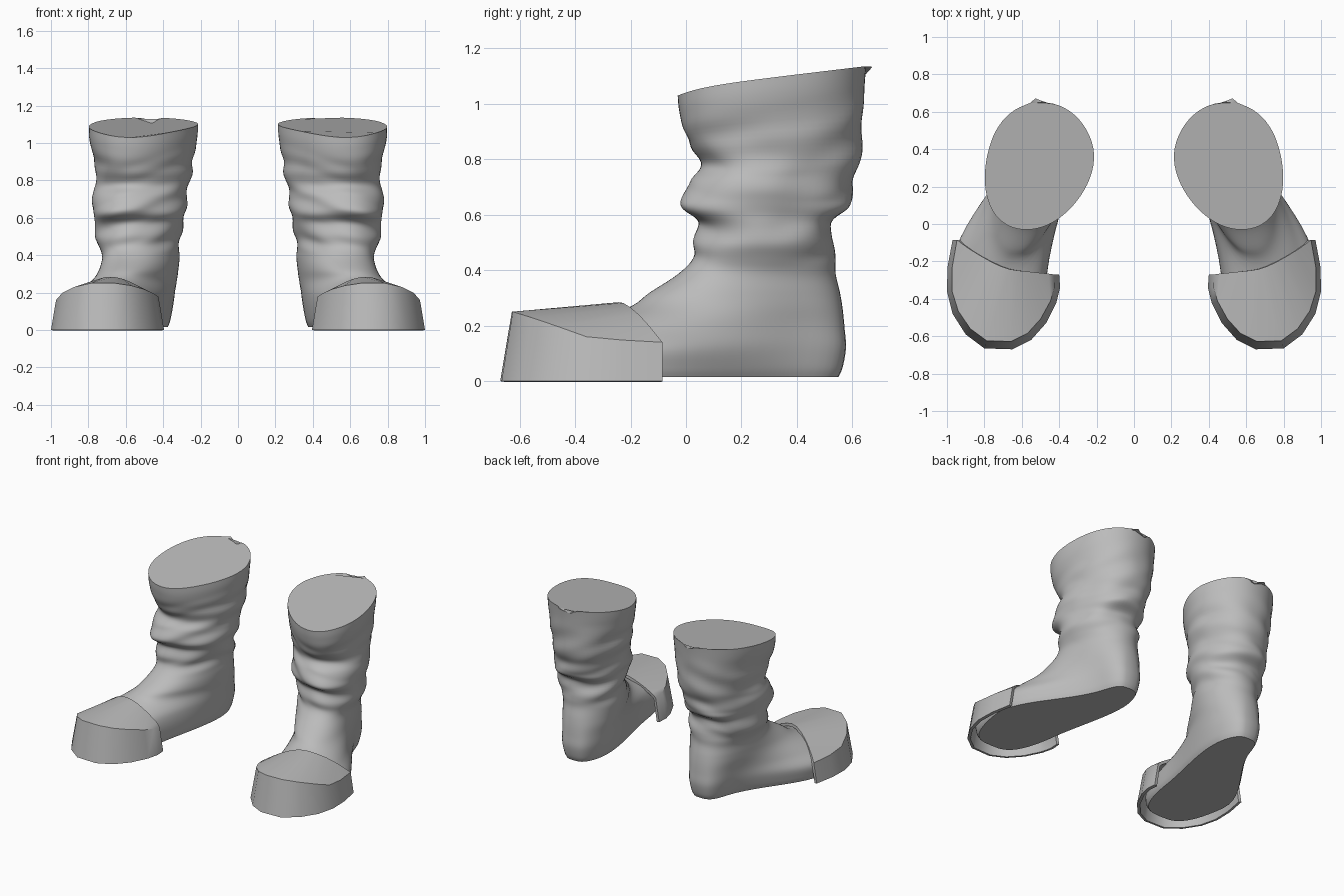
import bpy, bmesh, math
from mathutils import Vector, noise

old = bpy.data.objects.get("Cube")
if old:
    bpy.data.objects.remove(old, do_unlink=True)

grey = bpy.data.materials.new("plain grey")
grey.use_nodes = True
colour = (0.5, 0.5, 0.5, 1)
grey.diffuse_color = colour
grey.node_tree.nodes["Principled BSDF"].inputs["Base Color"].default_value = colour

SEGMENTS = 64
STEPS = 5

# Boot sections: height, back y, front y, heel x, toe x, back half width, front half width
SECTIONS = [
    (.015, .55, -.58, .50, .71, .155, .25),
    (.05, .565, -.60, .50, .71, .17, .26),
    (.12, .577, -.59, .50, .71, .185, .26),
    (.19, .572, -.46, .50, .68, .195, .22),
    (.26, .565, -.22, .50, .66, .20, .18),
    (.32, .555, -.13, .50, .63, .205, .17),
    (.385, .54, -.03, .50, .61, .205, .18),
    (.44, .537, .02, .51, .60, .21, .20),
    (.50, .54, .03, .52, .60, .23, .22),
    (.57, .53, .04, .52, .60, .235, .23),
    (.62, .585, -.01, .52, .60, .243, .24),
    (.66, .595, -.015, .515, .60, .245, .24),
    (.72, .60, .01, .51, .59, .245, .24),
    (.78, .62, .05, .50, .59, .25, .25),
    (.86, .635, .02, .495, .59, .255, .25),
    (.95, .64, -.01, .495, .60, .275, .26),
    (1.03, .645, -.025, .495, .60, .288, .27),
    (1.085, .65, -.03, .495, .60, .29, .27),
]


def mix(a, b, t):
    return a + (b - a) * t


def ramp(v, low, high):
    t = min(1, max(0, (v - low) / (high - low)))
    return t * t * (3 - 2 * t)


def spline(points, steps):
    """Smooth curve through points of any dimension."""
    out = []
    for i in range(len(points) - 1):
        quad = [points[max(i - 1, 0)], points[i], points[i + 1],
                points[min(i + 2, len(points) - 1)]]
        for k in range(steps):
            t = k / steps
            out.append([b + .5 * t * (c - a + t * (2*a - 5*b + 4*c - d + t * (3*(b - c) + d - a)))
                        for a, b, c, d in zip(*quad)])
    return out + [list(points[-1])]


def ring(section):
    z, back, front, xb, xf, wb, wf = section
    power = mix(.62, .95, ramp(z, .1, .4))
    folds = ramp(z, .38, .5) * (1 - ramp(z, .85, 1.02))
    rise = ramp(z, .7, 1.06)
    pts = []
    for i in range(SEGMENTS):
        a = math.tau * i / SEGMENTS
        side = math.sin(a)
        y = mix(back, front, (1 - math.cos(a)) / 2)
        # the foot swings outward from heel to toe
        t = ramp(-y, -.45, .25)
        reach = math.copysign(abs(side) ** power, side)
        # leather wrinkles push the wall in and out
        push = folds * .022 * noise.noise(Vector((math.cos(a) * 1.2, side * 1.2, z * 11 + side * .8)))
        x = mix(xb, xf, t) + mix(wb, wf, t) * reach + push * side
        y += push * math.cos(a)
        # the rim climbs toward the back and dips at the shin
        lift = .12 * (y - .31) + .01 - .025 * math.exp(-(y + .03) / .08)
        pts.append(Vector((x, y, z + rise * lift)))
    return pts


def loft(rows, closed):
    bm = bmesh.new()
    grid = [[bm.verts.new(p) for p in row] for row in rows]
    n = len(grid[0])
    for low, high in zip(grid, grid[1:]):
        for i in range(n if closed else n - 1):
            j = (i + 1) % n
            bm.faces.new((low[i], low[j], high[j], high[i]))
    if closed:
        bm.faces.new(grid[0])
        bm.faces.new(grid[-1])
    return bm


def finish(bm, name, side, thickness=0):
    bmesh.ops.remove_doubles(bm, verts=bm.verts, dist=.0005)
    bmesh.ops.scale(bm, vec=(side, 1, 1), verts=bm.verts)
    bmesh.ops.recalc_face_normals(bm, faces=bm.faces)
    mesh = bpy.data.meshes.new(name)
    bm.to_mesh(mesh)
    bm.free()
    mesh.materials.append(grey)
    obj = bpy.data.objects.new(name, mesh)
    bpy.context.collection.objects.link(obj)
    bpy.ops.object.select_all(action='DESELECT')
    obj.select_set(True)
    bpy.context.view_layer.objects.active = obj
    if thickness:
        shell = obj.modifiers.new("thickness", 'SOLIDIFY')
        shell.thickness = thickness
        shell.offset = -1
        bpy.ops.object.modifier_apply(modifier=shell.name)
    bpy.ops.object.shade_smooth_by_angle(angle=math.radians(40))


def make_boot(name, side):
    rows = [ring(s) for s in spline(SECTIONS, STEPS)]
    # small notch and pulled tip at the back of the rim
    for p in rows[-1]:
        if p.y > .5:
            p.z -= .03 * math.exp(-((p.x - .47) / .035) ** 2)
            p.y += .025 * math.exp(-((p.x - .52) / .025) ** 2)
    finish(loft(rows, True), name, side)


# Toe cap: foot outline on the ground, outer side to inner side
OUTLINE = [(.97, -.085), (.997, -.23), (1, -.36), (.97, -.48), (.9, -.59), (.8, -.665),
           (.65, -.67), (.55, -.62), (.47, -.53), (.415, -.42), (.395, -.34), (.4, -.27)]
WALL = [.14, .148, .16, .198, .23, .25, .25, .237, .217, .193, .178, .165]
ARCH = [(.95, -.085, .14), (.83, -.165, .235), (.69, -.235, .285), (.56, -.255, .25), (.412, -.27, .165)]


def make_toe_cap(name, side):
    bottom = [Vector((x, y, 0)) for x, y in OUTLINE]
    top = []
    for p, h in zip(bottom, WALL):
        inward = Vector((.7 - p.x, max(0, -p.y - .35), 0)).normalized()
        top.append(p + inward * h * .17 + Vector((0, 0, h)))
    arch = spline(ARCH, 11)[::4]
    arch[0], arch[-1] = top[0], top[-1]
    finish(loft([bottom, top, arch], False), name, side, .02)


for label, side in (("left", 1), ("right", -1)):
    make_boot(label + "_boot", side)
    make_toe_cap(label + "_toe_cap", side)
